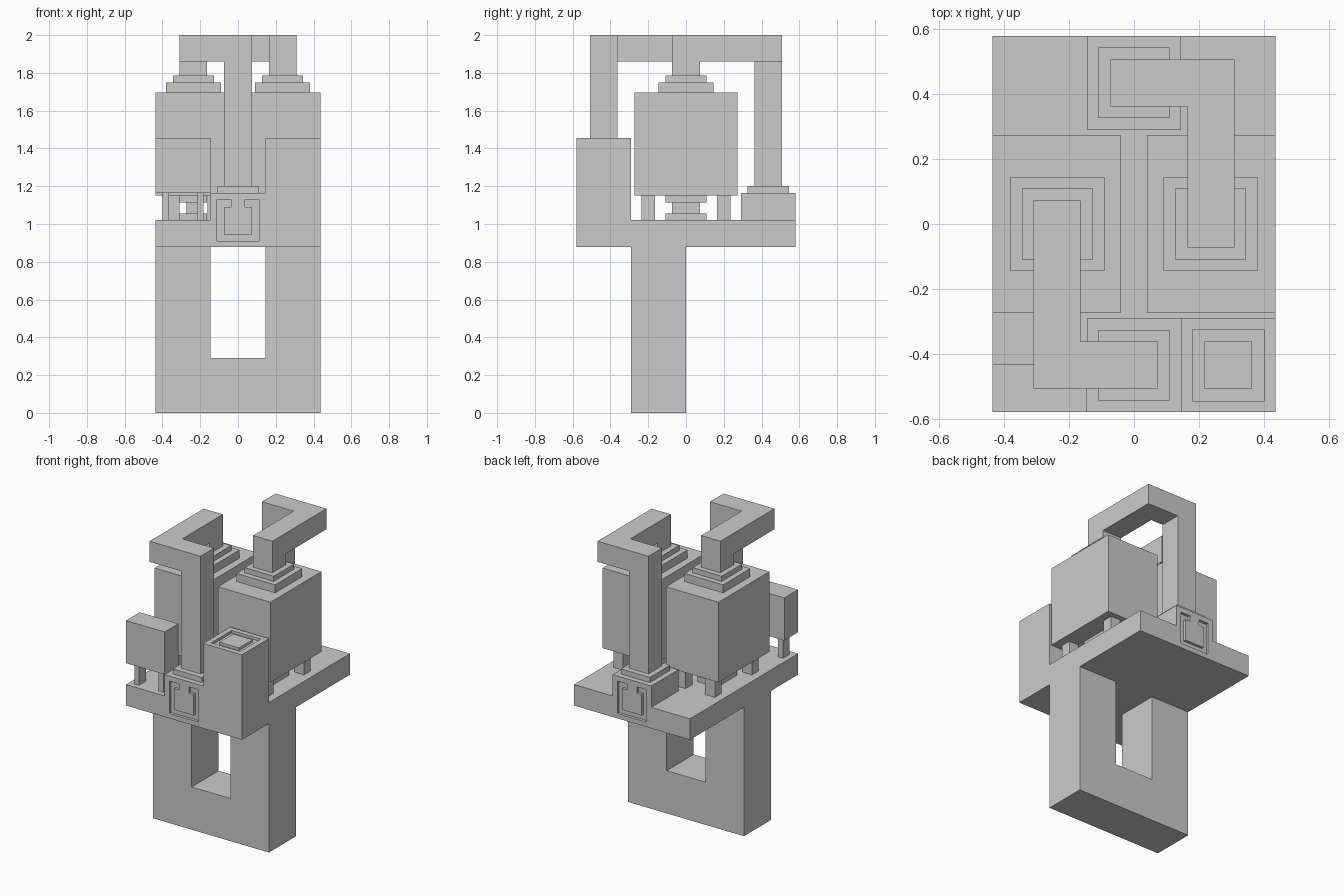
import bpy, bmesh

if "Cube" in bpy.data.objects:
    bpy.data.objects.remove(bpy.data.objects["Cube"])

X, Y = 0.436, 0.58          # half footprint of the deck
Z0, Z1 = 0.877, 1.02        # deck underside and top


def prism(name, profile, y0, y1):
    """Extrude an (x, z) profile from y0 to y1."""
    bm = bmesh.new()
    face = bm.faces.new([bm.verts.new((x, y0, z)) for x, z in profile])
    ext = bmesh.ops.extrude_face_region(bm, geom=[face])
    verts = [v for v in ext["geom"] if isinstance(v, bmesh.types.BMVert)]
    bmesh.ops.translate(bm, verts=verts, vec=(0, y1 - y0, 0))
    bmesh.ops.recalc_face_normals(bm, faces=bm.faces)
    mesh = bpy.data.meshes.new(name)
    bm.to_mesh(mesh)
    bm.free()
    obj = bpy.data.objects.new(name, mesh)
    bpy.context.collection.objects.link(obj)
    return obj


def box(name, x, y, z, s=1):
    """Box from ranges; s=-1 turns it half a turn about the z axis."""
    x0, x1 = sorted(s * v for v in x)
    y0, y1 = sorted(s * v for v in y)
    return prism(name, [(x0, z[0]), (x1, z[0]), (x1, z[1]), (x0, z[1])], y0, y1)


def block(name, cx, cy, hx, hy, z0, z1):
    return box(name, (cx - hx, cx + hx), (cy - hy, cy + hy), (z0, z1))


def combine(obj, tool, operation):
    """Boolean the tool into obj, then remove the tool."""
    tool.hide_render = True
    mod = obj.modifiers.new("bool", 'BOOLEAN')
    mod.object, mod.operation, mod.solver = tool, operation, 'EXACT'
    bpy.context.view_layer.objects.active = obj
    bpy.ops.object.modifier_apply(modifier=mod.name)
    bpy.data.objects.remove(tool)


# U-shaped stand
prism("stand", [(-X, 0), (X, 0), (X, Z0), (.145, Z0), (.145, .29),
                (-.145, .29), (-.145, Z0), (-X, Z0)], -.29, 0)

# Deck with the tall corner block and the two pipe bases
deck = box("deck", (-X, X), (-Y, Y), (Z0, Z1))
combine(deck, box("corner", (.145, X), (-Y, -.29), (Z0, 1.455)), 'UNION')
for s in (1, -1):
    combine(deck, box("base", (-.145, .145), (-Y, -.29), (Z0, 1.165), s), 'UNION')

# Engraved channel on the front and back faces
channel = [(-.11, .91), (.11, .91), (.11, 1.13), (.036, 1.13), (.036, 1.09),
           (.073, 1.09), (.073, .945), (-.073, .945), (-.073, 1.09),
           (-.036, 1.09), (-.036, 1.13), (-.11, 1.13)]
for s in (1, -1):
    combine(deck, prism("channel", channel, -s * .62, -s * .562), 'DIFFERENCE')

# Square groove on top of the corner block, with its raised centre pad
combine(deck, block("groove", .29, -.435, .11, .11, 1.437, 1.5), 'DIFFERENCE')
block("corner_pad", .29, -.435, .073, .073, 1.437, 1.455)

# Small box on two legs at the front left
box("small_box", (-X, -.145), (-Y, -.433), (1.165, 1.455))
for cx in (-.382, -.2):
    block("small_box_leg", cx, -.507, .018, .036, Z1, 1.165)

for s in (-1, 1):
    side = "left" if s < 0 else "right"
    cx = s * .236
    # Tank with stepped lid
    block(side + "_tank", s * .238, 0, .198, .273, 1.15, 1.695)
    block(side + "_lid_lower", cx, 0, .145, .145, 1.695, 1.75)
    block(side + "_lid_upper", cx, 0, .109, .109, 1.75, 1.785)
    # Waisted drain under the tank
    block(side + "_drain_top", cx, 0, .073, .109, 1.115, 1.15)
    block(side + "_drain_neck", cx, 0, .037, .073, 1.055, 1.115)
    block(side + "_drain_foot", cx, 0, .073, .109, Z1, 1.055)
    # Four tank legs
    for dx in (-.11, .11):
        for y in (-.2, .2):
            block(side + "_tank_leg", cx + dx, y, .036, .036, Z1, 1.15)

    # Pipe from its base plate up, across and down into the tank lid
    t = -s
    box(side + "_pipe_plate", (-.109, .109), (-.544, -.326), (1.165, 1.2), t)
    pipe = box(side + "_pipe", (-.073, .073), (-.507, -.362), (1.2, 2), t)
    for x, y, z in (((-.31, .073), (-.507, -.362), (1.86, 2)),
                    ((-.31, -.165), (-.507, .073), (1.86, 2)),
                    ((-.31, -.165), (-.073, .073), (1.785, 2))):
        combine(pipe, box("pipe_run", x, y, z, t), 'UNION')
